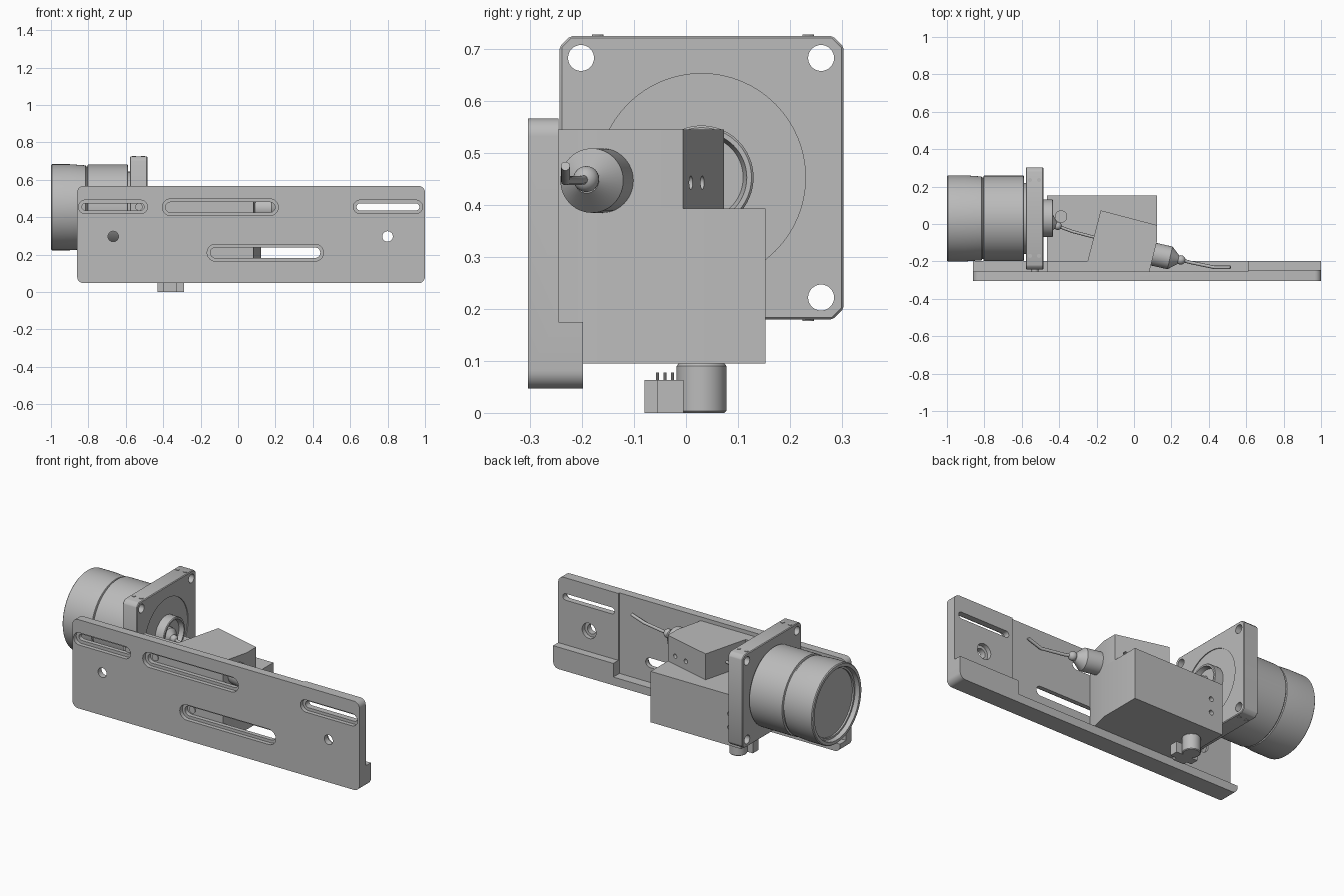
import bpy, bmesh, math
from mathutils import Vector

cube = bpy.data.objects.get("Cube")
if cube:
    bpy.data.objects.remove(cube)

grey = bpy.data.materials.new("machined grey")
grey.use_nodes = True
grey.diffuse_color = (0.5, 0.5, 0.5, 1)
grey.node_tree.nodes["Principled BSDF"].inputs["Base Color"].default_value = (0.5, 0.5, 0.5, 1)

CY, CZ = 0.03, 0.453  # optical axis


def finish(bm, name):
    bmesh.ops.recalc_face_normals(bm, faces=bm.faces)
    mesh = bpy.data.meshes.new(name)
    bm.to_mesh(mesh)
    bm.free()
    mesh.materials.append(grey)
    ob = bpy.data.objects.new(name, mesh)
    bpy.context.collection.objects.link(ob)
    return ob


def prism(name, pts, axis, lo, hi):
    """Extrude a 2D outline along an axis: x -> (y,z), y -> (x,z), z -> (x,y)."""
    place = {"x": lambda u, v, w: (w, u, v),
             "y": lambda u, v, w: (u, w, v),
             "z": lambda u, v, w: (u, v, w)}[axis]
    bm = bmesh.new()
    a = [bm.verts.new(place(u, v, lo)) for u, v in pts]
    b = [bm.verts.new(place(u, v, hi)) for u, v in pts]
    bm.faces.new(a)
    bm.faces.new(b)
    n = len(pts)
    for i in range(n):
        j = (i + 1) % n
        bm.faces.new((a[i], a[j], b[j], b[i]))
    return finish(bm, name)


def rounded(u0, u1, v0, v1, r, steps=8):
    """Rounded rectangle outline."""
    r = min(r, (u1 - u0) / 2 - 1e-4, (v1 - v0) / 2 - 1e-4)
    corners = [(u1 - r, v1 - r), (u0 + r, v1 - r), (u0 + r, v0 + r), (u1 - r, v0 + r)]
    return [(cu + r * math.cos(t), cv + r * math.sin(t))
            for k, (cu, cv) in enumerate(corners)
            for t in [(k + i / steps) * math.pi / 2 for i in range(steps + 1)]]


def rect(u0, u1, v0, v1):
    return [(u0, v0), (u1, v0), (u1, v1), (u0, v1)]


def disc(u, v, r, n=32):
    return [(u + r * math.cos(2 * math.pi * i / n), v + r * math.sin(2 * math.pi * i / n))
            for i in range(n)]


def lathe(name, profile, origin, direction, n=48):
    """Revolve (distance, radius) pairs around a direction."""
    q = Vector(direction).to_track_quat("Z", "Y")
    bm = bmesh.new()
    rings = []
    for d, r in profile:
        count = n if r > 0 else 1
        rings.append([bm.verts.new(Vector(origin) + q @ Vector(
            (r * math.cos(2 * math.pi * i / n), r * math.sin(2 * math.pi * i / n), d)))
            for i in range(count)])
    for a, b in zip(rings, rings[1:]):
        for i in range(n):
            j = (i + 1) % n
            if len(a) == 1:
                bm.faces.new((a[0], b[i], b[j]))
            elif len(b) == 1:
                bm.faces.new((a[i], a[j], b[0]))
            else:
                bm.faces.new((a[i], a[j], b[j], b[i]))
    return finish(bm, name)


def cut(ob, *cutters):
    for c in cutters:
        m = ob.modifiers.new("cut", "BOOLEAN")
        m.operation, m.solver, m.object = "DIFFERENCE", "EXACT", c
        bpy.context.view_layer.objects.active = ob
        bpy.ops.object.modifier_apply(modifier=m.name)
        bpy.data.objects.remove(c)


def fibre(name, points, r):
    curve = bpy.data.curves.new(name, "CURVE")
    curve.dimensions = "3D"
    curve.bevel_depth, curve.bevel_resolution, curve.use_fill_caps = r, 3, True
    s = curve.splines.new("POLY")
    s.points.add(len(points) - 1)
    for p, co in zip(s.points, points):
        p.co = (*co, 1)
    curve.materials.append(grey)
    ob = bpy.data.objects.new(name, curve)
    bpy.context.collection.objects.link(ob)


def ball(name, co, r):
    bm = bmesh.new()
    bmesh.ops.create_uvsphere(bm, u_segments=20, v_segments=12, radius=r)
    bmesh.ops.translate(bm, verts=bm.verts, vec=co)
    finish(bm, name)


# Mounting plate: L section with a taller lip at its far end
plate = prism("mounting_plate", rounded(-0.86, 1.0, 0.047, 0.567, 0.035), "y", -0.304, -0.198)
cut(plate,
    prism("cutter", rect(-1, 0.61, 0.095, 0.7), "y", -0.255, -0.1),
    prism("cutter", rect(0.6, 1.1, 0.175, 0.7), "y", -0.245, -0.1))

# Stepped slots in the plate: x range, height centre, outer height, border
for x0, x1, z, h, edge in [(-0.853, -0.484, 0.455, 0.072, 0.018), (-0.405, 0.215, 0.453, 0.088, 0.017),
                           (0.617, 0.987, 0.455, 0.072, 0.017), (-0.165, 0.457, 0.21, 0.09, 0.017)]:
    k = h / 2 - edge
    cut(plate,
        prism("cutter", rounded(x0, x1, z - h / 2, z + h / 2, h), "y", -0.4, -0.28),
        prism("cutter", rounded(x0 + edge, x1 - edge, z - k, z + k, h), "y", -0.4, -0.1))

# Plate bolt holes, counterbored from the back
for x in (-0.667, 0.80):
    cut(plate, prism("cutter", disc(x, 0.297, 0.028), "y", -0.4, -0.1),
        prism("cutter", disc(x, 0.297, 0.045), "y", -0.27, -0.1))

# Prism block: low body, raised angled top and thin rear wall
block = prism("lower_block", [(-0.465, -0.256), (0.082, -0.256), (0.122, -0.095),
                              (0.122, 0.153), (-0.465, 0.153)], "z", 0.095, 0.393)
cut(block, *[prism("cutter", disc(-0.39, z, 0.014, 20), "y", 0.11, 0.3) for z in (0.2, 0.28)])
upper = prism("upper_block", [(-0.465, -0.256), (0.082, -0.256), (0.122, -0.095), (0.122, -0.006),
                              (-0.178, 0.073), (-0.248, -0.197), (-0.465, -0.197)],
              "z", 0.393, 0.545)
for x, y in ((0.064, 0.012), (-0.02, 0.033)):
    hole = lathe("cutter", [(-0.04, 0), (-0.04, 0.013), (0.04, 0.013), (0.04, 0)],
                 (x, y, 0.443), (0.25, 0.97, 0), 20)
    cut(upper, hole)

# Square lens mount with chamfered corners, corner holes and a shallow round recess
y0, y1, z0, z1, c = -0.243, 0.303, 0.18, 0.725, 0.02
mount = prism("lens_mount", [(y0 + c, z0), (y1 - c, z0), (y1, z0 + c), (y1, z1 - c),
                             (y1 - c, z1), (y0 + c, z1), (y0, z1 - c), (y0, z0 + c)],
              "x", -0.578, -0.484)
bevel = mount.modifiers.new("edge", "BEVEL")
bevel.width, bevel.segments = 0.004, 1
bpy.context.view_layer.objects.active = mount
bpy.ops.object.modifier_apply(modifier=bevel.name)
cut(mount, prism("cutter", disc(CY, CZ, 0.2, 64), "x", -0.489, -0.4))
for y in (-0.202, 0.26):
    for z in (0.222, 0.683):
        cut(mount, prism("cutter", disc(y, z, 0.025), "x", -0.7, -0.4))
for y in (-0.17, 0.235):
    for x in (-0.556, -0.508):
        for z in (z0 - 0.003, z1 - 0.003):
            prism("mount_set_screw", disc(x, y, 0.011, 16), "z", z, z + 0.006)

# Lens barrel: two drums, a groove, a neck and a recessed front window
lathe("lens_barrel", [(-0.965, 0), (-0.965, 0.192), (-0.975, 0.192), (-0.975, 0.203),
                      (-1.0, 0.208), (-1.0, 0.225), (-0.995, 0.23), (-0.9, 0.23), (-0.815, 0.224),
                      (-0.812, 0.218), (-0.806, 0.218), (-0.803, 0.228), (-0.592, 0.228),
                      (-0.588, 0.224), (-0.588, 0.19), (-0.57, 0.19), (-0.57, 0)],
      (0, CY, CZ), (1, 0, 0), 96)

# Rear collar and its fibre ferrule
lathe("rear_collar", [(-0.495, 0), (-0.495, 0.1), (-0.437, 0.1), (-0.433, 0.096),
                      (-0.433, 0.087), (-0.46, 0.08), (-0.46, 0)], (0, CY, CZ), (1, 0, 0), 64)
lathe("collar_ferrule", [(0, 0), (0, 0.05), (0.02, 0.048), (0.05, 0.015), (0.05, 0)],
      (-0.462, 0.005, CZ), (0.97, -0.24, 0))
ball("collar_fibre_joint", (-0.408, -0.01, CZ), 0.022)
fibre("collar_fibre", [(-0.41, -0.01, CZ), (-0.33, -0.04, CZ), (-0.215, -0.07, CZ)], 0.008)

# Output fibre connector on the angled block face
lathe("output_ferrule", [(0, 0), (0, 0.062), (0.105, 0.062), (0.15, 0.024), (0.15, 0)],
      (0.09, -0.158, 0.447), (0.97, -0.22, 0))
ball("output_fibre_joint", (0.25, -0.192, 0.45), 0.025)
fibre("output_fibre", [(0.25, -0.192, 0.45), (0.3, -0.205, 0.447), (0.43, -0.232, 0.447),
                       (0.515, -0.232, 0.475)], 0.009)

# Round plug and clip beneath the block
lathe("bottom_plug", [(0, 0), (0, 0.044), (0.004, 0.048), (0.09, 0.048), (0.095, 0.044), (0.096, 0)],
      (-0.36, CY, 0), (0, 0, 1))
prism("bottom_clip", rect(-0.43, -0.29, -0.055, -0.005), "z", 0, 0.063)
prism("bottom_clip_nose", rect(-0.4, -0.33, -0.08, -0.055), "z", 0, 0.063)
for i in range(4):
    y = -0.055 + 0.0145 * i
    prism("clip_pin", disc(-0.36, y, 0.003, 10), "z", 0.06, 0.078)
prism("notch_screw", disc(-0.39, 0.04, 0.033), "z", 0.39, 0.41)

# Screw heads showing inside the slots
for x, z, back in ((-0.53, 0.455, -0.24), (-0.355, 0.453, -0.25), (-0.115, 0.21, -0.25)):
    prism("slot_screw", disc(x, z, 0.02), "y", -0.262, back)

# Smooth round surfaces, keep machined edges crisp
bpy.ops.object.select_all(action="DESELECT")
for ob in bpy.context.view_layer.objects:
    if ob.type == "MESH" and grey.name in ob.data.materials:
        ob.select_set(True)
        bpy.context.view_layer.objects.active = ob
bpy.ops.object.shade_smooth_by_angle(angle=math.radians(30))
